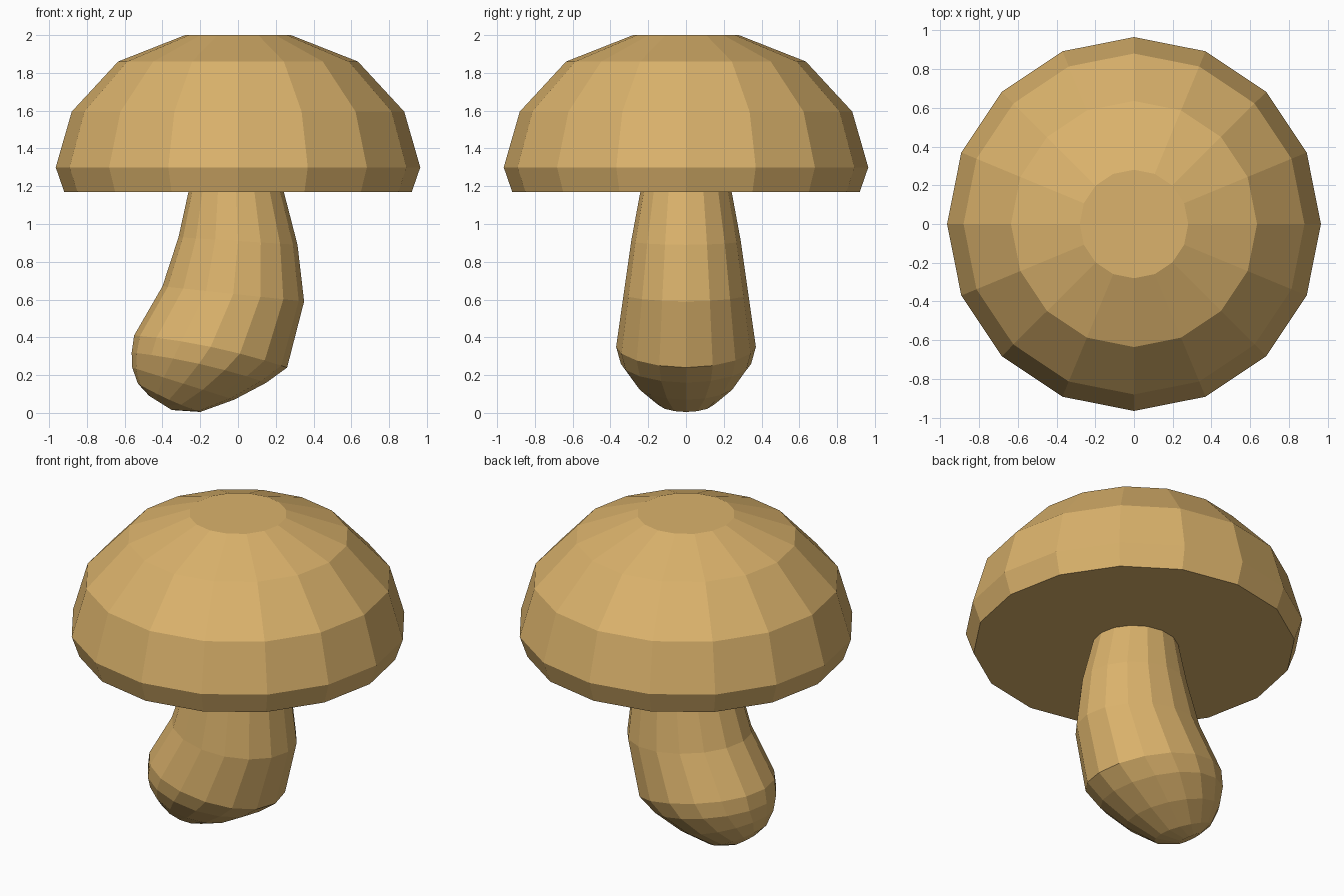
import bpy, bmesh
from math import cos, sin, pi

if "Cube" in bpy.data.objects:
    bpy.data.objects.remove(bpy.data.objects["Cube"])

SIDES = 16

tan = bpy.data.materials.new("tan")
tan.diffuse_color = (0.71, 0.45, 0.15, 1)
tan.use_nodes = True
tan.node_tree.nodes["Principled BSDF"].inputs["Base Color"].default_value = tan.diffuse_color


def loft(name, rings):
    """Skin rings given as (left x, left z, right x, right z, half depth, bow)."""
    bm = bmesh.new()
    loops = []
    for lx, lz, rx, rz, depth, bow in rings:
        loop = []
        for i in range(SIDES):
            c, s = cos(2 * pi * i / SIDES), sin(2 * pi * i / SIDES)
            loop.append(bm.verts.new(((lx + rx) / 2 + c * (rx - lx) / 2,
                                      depth * s,
                                      (lz + rz) / 2 + c * (rz - lz) / 2 + bow * s * s)))
        loops.append(loop)
    for a, b in zip(loops, loops[1:]):
        for i in range(SIDES):
            j = (i + 1) % SIDES
            bm.faces.new((a[i], a[j], b[j], b[i]))
    bm.faces.new(loops[0])
    bm.faces.new(loops[-1])
    bmesh.ops.recalc_face_normals(bm, faces=bm.faces)
    mesh = bpy.data.meshes.new(name)
    bm.to_mesh(mesh)
    bm.free()
    mesh.materials.append(tan)
    obj = bpy.data.objects.new(name, mesh)
    bpy.context.collection.objects.link(obj)
    return obj


# Domed cap with a flat underside: (radius, height)
cap_profile = [(0.92, 1.17), (0.965, 1.30), (0.88, 1.595), (0.635, 1.86), (0.28, 2.0)]
loft("mushroom_cap", [(-r, z, r, z, r, 0) for r, z in cap_profile])

# Bent stem, thicker and rounded at its foot
loft("mushroom_stem", [
    (-0.26, 1.18, 0.24, 1.18, 0.24, 0),
    (-0.315, 0.93, 0.315, 0.89, 0.29, 0),
    (-0.40, 0.67, 0.35, 0.59, 0.33, 0),
    (-0.55, 0.41, 0.26, 0.24, 0.37, 0.025),
    (-0.563, 0.32, 0.15, 0.16, 0.345, 0.02),
    (-0.56, 0.24, -0.02, 0.07, 0.265, 0.0),
    (-0.53, 0.155, -0.20, 0.005, 0.16, -0.01),
    (-0.47, 0.09, -0.35, 0.015, 0.075, 0),
])
